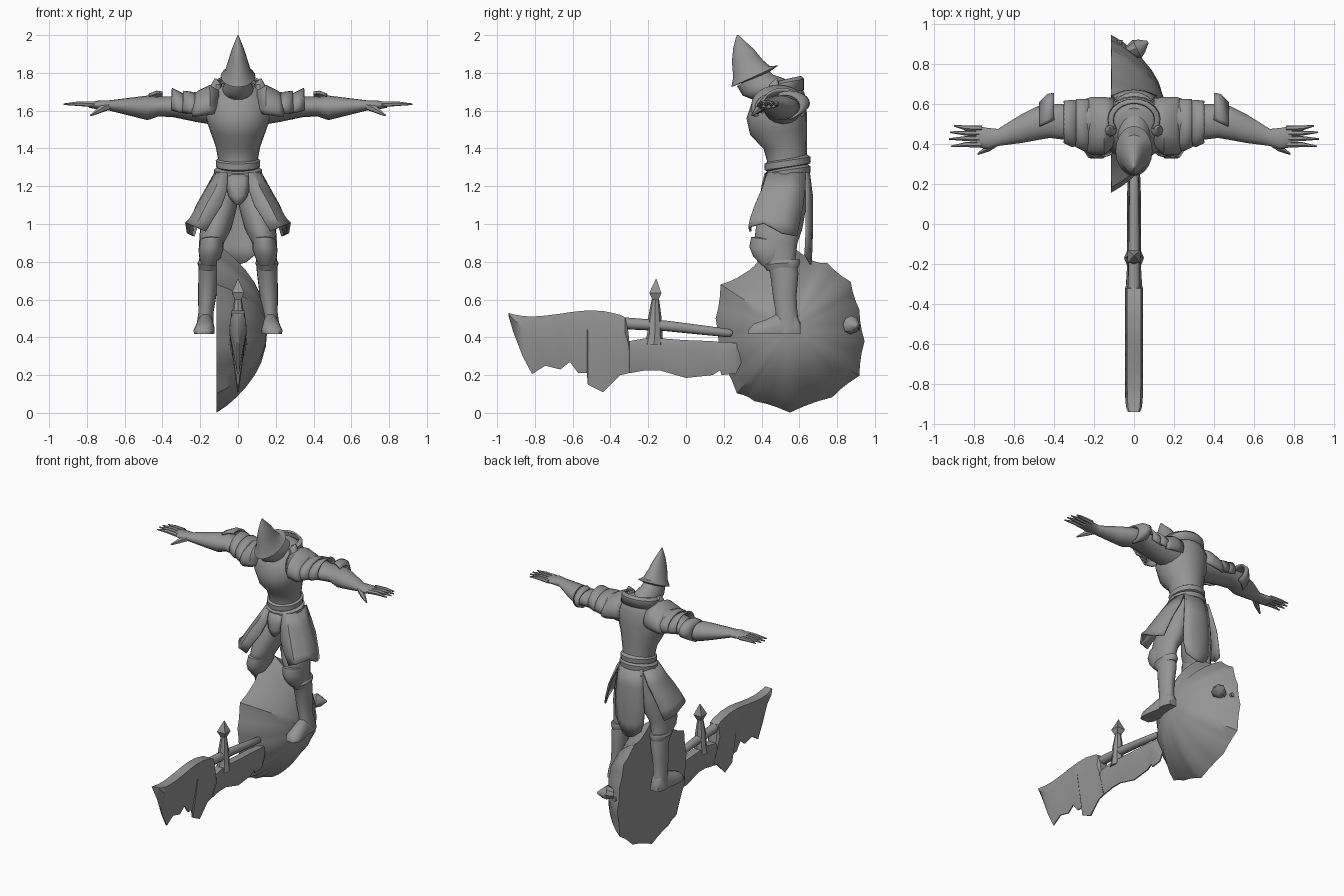
import bpy, bmesh, math
from mathutils import Vector

mat = bpy.data.materials.new("plain grey")
mat.diffuse_color = (0.3, 0.3, 0.3, 1)


def finish(name, bm, mirror=False, thick=0, angle=40):
    bmesh.ops.recalc_face_normals(bm, faces=bm.faces)
    me = bpy.data.meshes.new(name)
    bm.to_mesh(me)
    bm.free()
    me.materials.append(mat)
    ob = bpy.data.objects.new(name, me)
    bpy.context.collection.objects.link(ob)
    if thick:
        m = ob.modifiers.new("thickness", 'SOLIDIFY')
        m.thickness, m.offset = thick, 0
    if mirror:
        ob.modifiers.new("mirror", 'MIRROR').use_mirror_merge = False
    bpy.ops.object.select_all(action='DESELECT')
    bpy.context.view_layer.objects.active = ob
    ob.select_set(True)
    bpy.ops.object.shade_smooth_by_angle(angle=math.radians(angle))
    return ob


def skin(name, rows, closed=True, caps=True, **kw):
    """Join rows of points into a surface."""
    bm = bmesh.new()
    vs = [[bm.verts.new(p) for p in r] for r in rows]
    n = len(rows[0])
    for a, b in zip(vs, vs[1:]):
        for i in range(n if closed else n - 1):
            j = (i + 1) % n
            bm.faces.new((a[i], a[j], b[j], b[i]))
    if closed and caps:
        bm.faces.new(vs[0])
        bm.faces.new(vs[-1])
    return finish(name, bm, **kw)


def ring(c, u, v, n=16, a0=0, a1=360):
    c, u, v = Vector(c), Vector(u), Vector(v)
    m = n if a1 - a0 == 360 else n + 1
    return [c + u * math.cos(t) + v * math.sin(t)
            for t in (math.radians(a0 + (a1 - a0) * i / n) for i in range(m))]


def body(name, secs, **kw):
    """Sections: front y, z, back y, z, half width, centre x."""
    return skin(name, [ring((cx, (a + c) / 2, (b + d) / 2), (rx, 0, 0),
                            (0, (c - a) / 2, (d - b) / 2), 20)
                       for a, b, c, d, rx, cx in secs], **kw)


def limb(name, secs, a0=0, a1=360, **kw):
    """Sections across x: x, y range, z range."""
    return skin(name, [ring((x, (a + b) / 2, (c + d) / 2), (0, (b - a) / 2, 0),
                            (0, 0, (d - c) / 2), 16, a0, a1)
                       for x, a, b, c, d in secs], closed=a1 - a0 == 360, **kw)


def rod(name, pts, radii, n=8, **kw):
    pts = [Vector(p) for p in pts]
    d = (pts[-1] - pts[0]).normalized()
    u = d.orthogonal().normalized()
    v = d.cross(u)
    return skin(name, [ring(p, u * r, v * r, n) for p, r in zip(pts, radii)], **kw)


# torso and belt
body("torso", [(.47, 1.12, .63, 1.12, .06, 0), (.43, 1.22, .65, 1.24, .1, 0),
               (.43, 1.33, .64, 1.35, .105, 0), (.41, 1.4, .64, 1.42, .118, 0),
               (.34, 1.47, .64, 1.5, .145, 0), (.32, 1.56, .64, 1.58, .175, 0),
               (.35, 1.65, .635, 1.67, .165, 0), (.40, 1.71, .61, 1.74, .12, 0),
               (.43, 1.73, .58, 1.76, .07, 0)])
for name, z, w in (("belt_upper", 1.315, .118), ("belt_lower", 1.265, .128)):
    body(name, [(.425 - e, z + dz - .012, .65 + e, z + dz + .025, w + e - .01, 0)
                for dz, e in ((-.028, -.01), (-.018, .008), (.015, .01), (.028, -.01))])

# neck, head and pointed hat
body("head", [(.42, 1.64, .58, 1.72, .085, 0), (.35, 1.66, .52, 1.77, .082, 0),
              (.30, 1.68, .46, 1.79, .072, 0), (.27, 1.73, .43, 1.82, .06, 0)])
body("hat", [(.28, 1.74, .42, 1.79, .055, 0), (.24, 1.725, .49, 1.84, .092, 0),
             (.25, 1.78, .445, 1.835, .07, 0), (.243, 1.86, .405, 1.87, .052, 0),
             (.25, 1.93, .36, 1.925, .032, 0), (.262, 1.98, .31, 1.97, .013, 0),
             (.27, 2, .28, 2, .002, 0)])
# raised collar plates
skin("collar", [ring((0, .52, z), (rx, 0, 0), (0, ry, .02), 14, -30, 210)
                for z, rx, ry in ((1.69, .13, .1), (1.745, .125, .1), (1.76, .105, .085))],
     closed=False, thick=.012)

# arms with layered shoulder plates
limb("arm", [(.1, .41, .61, 1.52, 1.71), (.22, .41, .61, 1.54, 1.7), (.34, .42, .6, 1.565, 1.675),
             (.42, .43, .6, 1.57, 1.675), (.48, .42, .59, 1.55, 1.68), (.56, .405, .55, 1.57, 1.67),
             (.68, .39, .475, 1.6, 1.655), (.73, .375, .48, 1.605, 1.655),
             (.79, .385, .49, 1.615, 1.645)], mirror=True)
for name, secs in (
        ("shoulder_plate_inner", [(.1, .40, .62, 1.54, 1.72), (.15, .35, .63, 1.52, 1.73),
                                  (.21, .35, .63, 1.52, 1.70), (.24, .37, .62, 1.53, 1.67)]),
        ("shoulder_plate_middle", [(.21, .37, .62, 1.54, 1.68), (.25, .37, .62, 1.54, 1.695),
                                   (.29, .39, .62, 1.55, 1.70)]),
        ("shoulder_plate_outer", [(.27, .40, .61, 1.55, 1.675), (.31, .39, .615, 1.55, 1.695),
                                  (.35, .41, .61, 1.56, 1.715)])):
    limb(name, secs, -25, 205, mirror=True, thick=.012)
rod("shoulder_spike", [(.12, .47, 1.70), (.115, .47, 1.735), (.12, .48, 1.77)],
    [.035, .03, .004], mirror=True)
limb("elbow_guard", [(.40, .47, .65, 1.585, 1.695), (.43, .45, .645, 1.575, 1.70),
                     (.47, .44, .605, 1.555, 1.685)], -75, 115, mirror=True, thick=.012)
# fingers and thumb
for i, (y, tip) in enumerate(((.395, .915), (.425, .925), (.452, .92), (.478, .9))):
    rod(f"finger_{i + 1}", [(.76, y, 1.633), (.84, y + .002, 1.637), (tip, y + (y - .425) * .25, 1.634)],
        [.015, .013, .004], 6, mirror=True)
rod("thumb", [(.69, .41, 1.625), (.73, .378, 1.605), (.78, .35, 1.575)], [.024, .018, .005], 6, mirror=True)

# legs, knee plates, boots
body("leg", [(.46, 1.24, .64, 1.24, .07, .065), (.41, 1.1, .635, 1.08, .085, .09),
             (.37, .98, .615, .97, .083, .118), (.36, .9, .59, .9, .066, .14),
             (.40, .82, .58, .82, .055, .15), (.445, .74, .595, .74, .055, .155),
             (.46, .62, .585, .62, .048, .163), (.475, .53, .59, .53, .04, .17),
             (.47, .46, .6, .46, .045, .175), (.47, .42, .6, .42, .045, .175)], mirror=True)
body("knee_plate", [(.40, .78, .50, .78, .04, .15), (.355, .83, .52, .82, .058, .148),
                    (.335, .88, .55, .85, .066, .143), (.345, .93, .55, .90, .062, .138),
                    (.38, .935, .53, .91, .05, .138)], mirror=True)
body("boot_cuff", [(.43, .75, .595, .77, .05, .155), (.405, .785, .605, .80, .062, .153),
                   (.41, .80, .60, .815, .055, .152)], mirror=True)
skin("foot", [[(cx + w * a, y, .418 + h * b) for a, b in
               ((-1, 0), (1, 0), (1.05, .35), (.75, .8), (.3, 1), (-.3, 1), (-.75, .8), (-1.05, .35))]
              for y, cx, w, h in ((.605, .17, .03, .06), (.58, .17, .042, .11), (.48, .172, .045, .105),
                                  (.42, .178, .052, .075), (.36, .183, .05, .055), (.328, .186, .032, .02))],
     mirror=True, angle=50)

# skirt: side panels, front flap, back panel
skin("skirt_side", [
    [(.055, .43, 1.27), (.058, .405, 1.18), (.085, .37, 1.1), (.13, .345, 1.03), (.17, .34, .96)],
    [(.08, .44, 1.27), (.12, .405, 1.18), (.165, .37, 1.1), (.20, .345, 1.03), (.225, .335, .985)],
    [(.11, .49, 1.27), (.165, .47, 1.18), (.21, .44, 1.1), (.25, .42, 1.03), (.275, .41, 1.005)],
    [(.12, .56, 1.27), (.17, .54, 1.18), (.215, .53, 1.1), (.25, .52, 1.02), (.265, .51, .95)],
    [(.10, .63, 1.27), (.14, .63, 1.18), (.18, .62, 1.1), (.215, .60, 1.0), (.235, .585, .935)]],
    closed=False, mirror=True, thick=.012)
skin("front_flap", [[(w * s, y + .02 * s * s, z - .02 * (1 - s * s) * (z < 1.14)) for s in (-1, -.5, 0, .5, 1)]
                    for z, w, y in ((1.26, .06, .42), (1.2, .058, .405), (1.15, .048, .40), (1.12, .025, .405))],
     closed=False, thick=.012)
skin("back_panel", [[(w * s, y - .03 * s * s, z + dz * s * s) for s in (-1, -.5, 0, .5, 1)]
                    for z, w, y, dz in ((1.28, .09, .65, 0), (1.15, .105, .667, 0), (1.0, .115, .668, 0),
                                        (.88, .11, .665, .02), (.785, .085, .66, .05))],
     closed=False, thick=.01)

# domed shield with a chipped, scalloped rim
rim = [(.55, .885), (.665, .80), (.745, .785), (.865, .69), (.91, .545), (.937, .38), (.91, .2),
       (.77, .09), (.55, .01), (.365, .07), (.275, .11), (.18, .31), (.165, .50), (.19, .675), (.31, .73), (.39, .80)]
cy, cz = .555, .44
edge = []
for i, p in enumerate(rim):
    q = rim[(i + 1) % len(rim)]
    edge += [p] + [(cy + ((p[0] * (1 - t) + q[0] * t) - cy) * k, cz + ((p[1] * (1 - t) + q[1] * t) - cz) * k)
                   for t, k in ((.33, .985), (.67, .985))]
skin("shield", [[(-.11 + .255 * (1 - f ** 2.3), cy + (y - cy) * f, cz + (z - cz) * f) for y, z in edge]
                for f in (.02, .2, .4, .55, .7, .82, .92, 1)], thick=.018)
rod("shield_knob", [(-.03, .86, .46), (.015, .875, .465), (.04, .89, .46), (.07, .91, .46)],
    [.03, .05, .035, .006])
rod("shield_grip", [(-.08, .70, .45), (-.09, .80, .45), (-.07, .92, .45)], [.014, .016, .014])

# jagged blade: y, top z, bottom z, half width
blade = [(-.94, .53, .515, .03), (-.915, .522, .43, .04), (-.865, .513, .30, .044), (-.815, .51, .205, .045),
         (-.745, .515, .25, .045), (-.665, .525, .23, .045), (-.615, .533, .27, .045), (-.57, .538, .21, .045),
         (-.525, .542, .21, .045), (-.52, .542, .15, .045), (-.44, .54, .11, .045), (-.35, .52, .20, .045),
         (-.322, .505, .205, .045), (-.305, .43, .21, .04), (-.30, .38, .21, .04), (-.215, .395, .225, .035),
         (-.14, .395, .225, .035), (0, .385, .185, .035), (.14, .38, .20, .035), (.18, .375, .225, .033),
         (.19, .375, .20, .033), (.265, .37, .21, .03), (.295, .33, .27, .01)]
skin("blade", [[(-w * .75, y, t), (w * .75, y, t), (w, y, t * .72 + b * .28), (.004, y, b),
                (-.004, y, b), (-w, y, t * .72 + b * .28)] for y, t, b, w in blade], angle=30)
# grip, cross guard and diamond finial
rod("sword_grip", [(0, -.34, .475), (0, -.1, .46), (0, .1, .437), (0, .23, .422), (0, .245, .42)],
    [.032, .028, .025, .022, .012], 10)
rod("guard_post", [(0, -.17, .36), (0, -.165, .42), (0, -.165, .5), (0, -.162, .6)], [.05, .04, .036, .02])
rod("guard_finial", [(0, -.162, .59), (0, -.162, .635), (0, -.158, .71)], [.018, .045, .002], 4, angle=20)
